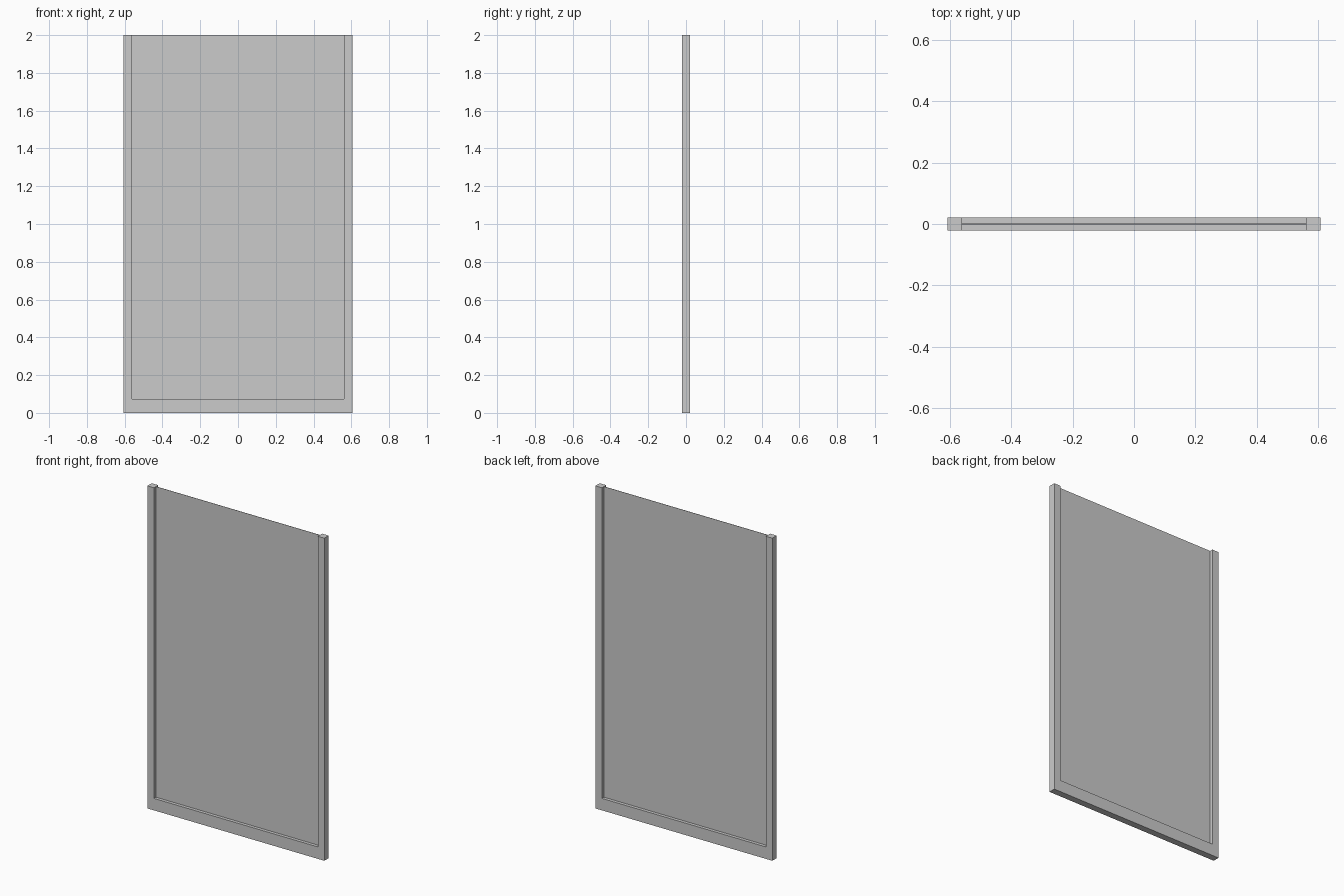
import bpy, bmesh

if "Cube" in bpy.data.objects:
    bpy.data.objects.remove(bpy.data.objects["Cube"])

W, H, D = 0.607, 2.0, 0.021      # half width, height, half depth
INNER, SILL = 0.562, 0.074       # half opening width, bottom rail height


def extrude_profile(name, points, half_depth):
    """Extrude an x-z outline symmetrically along y."""
    bm = bmesh.new()
    face = bm.faces.new([bm.verts.new((x, -half_depth, z)) for x, z in points])
    geom = bmesh.ops.extrude_face_region(bm, geom=[face])["geom"]
    verts = [v for v in geom if isinstance(v, bmesh.types.BMVert)]
    bmesh.ops.translate(bm, verts=verts, vec=(0, 2 * half_depth, 0))
    bmesh.ops.recalc_face_normals(bm, faces=bm.faces)
    mesh = bpy.data.meshes.new(name)
    bm.to_mesh(mesh)
    bm.free()
    obj = bpy.data.objects.new(name, mesh)
    bpy.context.collection.objects.link(obj)
    return obj


# U-shaped frame: two stiles and a bottom rail, open at the top
right_half = [(W, 0), (W, H), (INNER, H), (INNER, SILL)]
left_half = [(-x, z) for x, z in reversed(right_half)]
extrude_profile("frame", right_half + left_half, D)

# Thin sheet held in the middle of the frame
extrude_profile("panel", [(-INNER, SILL), (INNER, SILL), (INNER, H), (-INNER, H)], 0.001)
